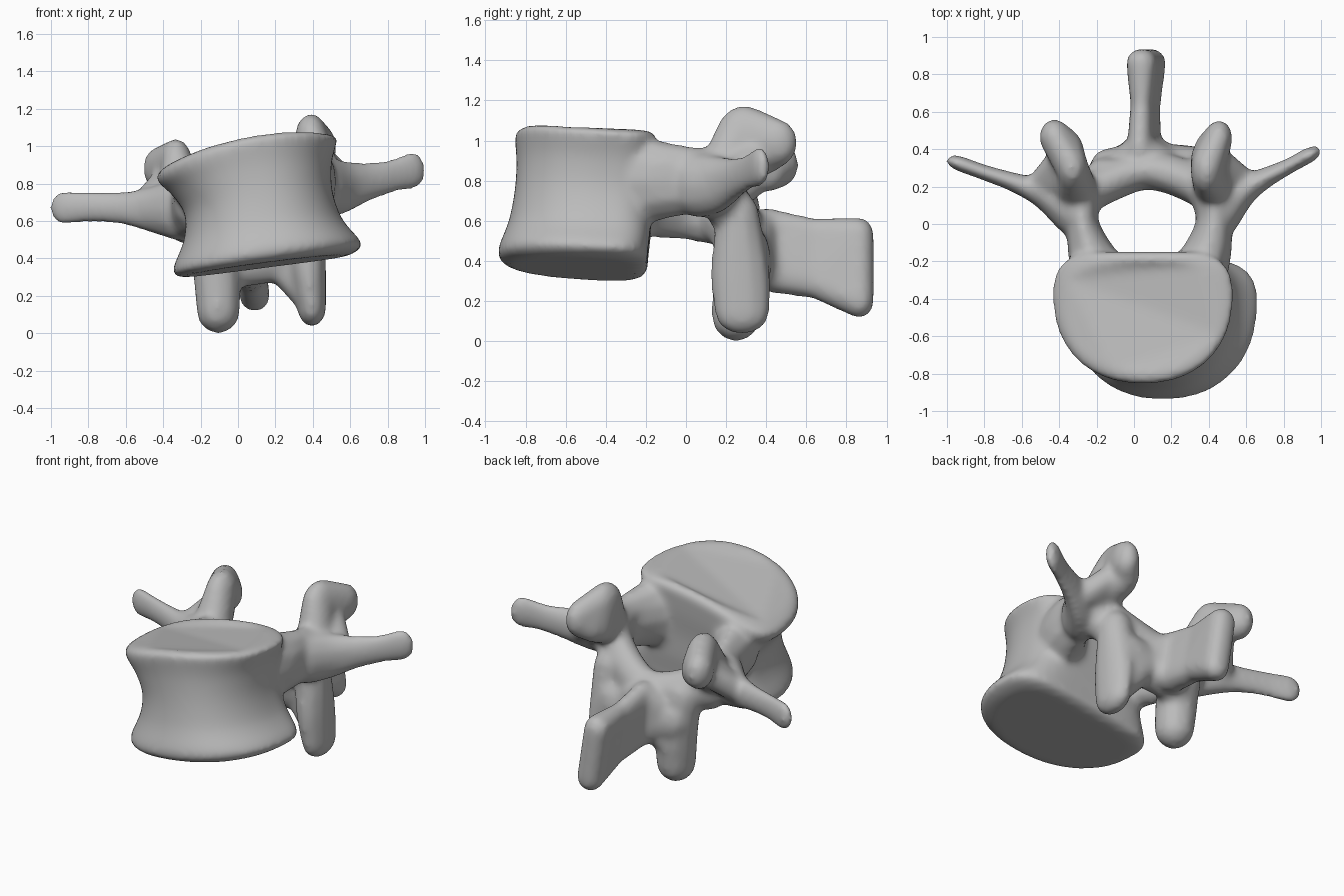
import bpy, bmesh, math
from mathutils import Matrix, Vector

cube = bpy.data.objects.get("Cube")
if cube:
    bpy.data.objects.remove(cube)

bone = bmesh.new()

# Unit ball reused by every rounded part
ball = bmesh.new()
bmesh.ops.create_icosphere(ball, subdivisions=2, radius=1)
ball_points = [v.co.copy() for v in ball.verts]
ball.free()


def spline(rows, steps):
    """Smoothly interpolate rows of numbers."""
    padded = [rows[0], *rows, rows[-1]]
    result = []
    for a, b, c, d in zip(padded, padded[1:], padded[2:], padded[3:]):
        for i in range(steps):
            t = i / steps
            result.append([q + t * (r - p) / 2 + t * t * (p - 2.5 * q + 2 * r - s / 2)
                           + t ** 3 * (1.5 * (q - r) + (s - p) / 2)
                           for p, q, r, s in zip(a, b, c, d)])
    return result + [rows[-1]]


def hull(*blobs, turn=0):
    """Skin a group of ellipsoids (centre and radii) and add it to the bone."""
    part = bmesh.new()
    spin = Matrix.Rotation(math.radians(turn), 3, 'Z')
    for x, y, z, rx, ry, rz in blobs:
        for p in ball_points:
            part.verts.new(Vector((x, y, z)) + spin @ Vector((p.x * rx, p.y * ry, p.z * rz)))
    bmesh.ops.convex_hull(part, input=part.verts[:])
    bmesh.ops.delete(part, geom=[v for v in part.verts if not v.link_faces], context='VERTS')
    bmesh.ops.recalc_face_normals(part, faces=part.faces[:])
    mesh = bpy.data.meshes.new("part")
    part.to_mesh(mesh)
    part.free()
    bone.from_mesh(mesh)
    bpy.data.meshes.remove(mesh)


def chain(*blobs, turn=0):
    """Join ellipsoids along a smooth path."""
    stations = spline(blobs, 4)
    for a, b in zip(stations, stations[1:]):
        hull(a, b, turn=turn)


def power(value, exponent):
    return math.copysign(abs(value) ** exponent, value)


# Vertebral body: rings of (right x, left x, front y, back y, height, side slope)
levels = spline([
    (-.29, .58, -.88, -.22, .36, .13), (-.345, .635, -.93, -.165, .385, .13),
    (-.345, .66, -.935, -.16, .44, .13), (-.29, .56, -.885, -.145, .57, .13),
    (-.285, .505, -.855, -.14, .72, .15), (-.36, .50, -.845, -.125, .86, .18),
    (-.425, .52, -.85, -.12, .95, .2), (-.43, .53, -.85, -.12, 1.01, .2),
    (-.37, .48, -.80, -.17, 1.035, .19),
], 3)
count = 64
rings = []
for i, (x0, x1, y0, y1, height, slope) in enumerate(levels):
    t = i / (len(levels) - 1)
    cx, half, cy = (x0 + x1) / 2, (x1 - x0) / 2, y1 - .27
    ring = []
    for k in range(count):
        a = 2 * math.pi * k / count
        c, s = math.cos(a), math.sin(a)
        dx = half * power(c, .9 if s < 0 else .7)
        dy = (y1 - cy) * power(s, .65) - .03 * s ** 6 if s > 0 else (cy - y0) * power(s, .92)
        z = height + slope * dx - .3 * t * dx * dx - .05 * dy
        ring.append(bone.verts.new((cx + dx, cy + dy, z)))
    rings.append(ring)
for low, high in zip(rings, rings[1:]):
    for k in range(count):
        n = (k + 1) % count
        bone.faces.new((low[k], low[n], high[n], high[k]))
bone.faces.new(rings[0][::-1])
bone.faces.new(rings[-1])

# Pedicles, flaring into the body and the arch
chain((.35, -.24, .80, .16, .12, .23), (.40, -.12, .80, .13, .08, .20),
      (.43, .02, .80, .10, .08, .175), (.42, .17, .78, .13, .11, .18))
chain((-.19, -.24, .72, .16, .12, .20), (-.24, -.12, .70, .12, .08, .19),
      (-.28, .02, .68, .09, .08, .18), (-.28, .16, .65, .12, .11, .18))

# Laminae: upper roof and lower plate behind the canal
chain((-.28, .15, .64, .11, .11, .15), (-.12, .23, .57, .11, .11, .15),
      (.06, .29, .53, .11, .11, .16), (.24, .25, .61, .11, .11, .16),
      (.41, .17, .74, .11, .11, .16))
chain((-.13, .30, .42, .11, .11, .14), (.07, .33, .40, .10, .10, .15),
      (.30, .31, .44, .12, .11, .15))

# Lower joint processes with the webs that spread from them
chain((-.15, .25, .56, .12, .11, .13), (-.115, .26, .32, .13, .13, .12),
      (-.105, .25, .12, .12, .125, .125))
hull((-.11, .29, .26, .11, .10, .08), (.03, .33, .36, .09, .09, .10))
chain((.36, .26, .62, .11, .11, .13), (.375, .27, .34, .10, .15, .12),
      (.395, .28, .14, .08, .14, .11))
hull((.37, .30, .19, .07, .10, .09), (.22, .33, .38, .09, .10, .10),
     (.36, .30, .42, .09, .11, .10))

# Upper joint processes: broad ears facing the midline
left_ear = (.39, .29, 1.04, .09, .14, .14)
left_back = (.455, .46, .99, .075, .10, .12)
hull((.43, .18, .86, .11, .11, .13), left_ear, (.40, .36, .90, .10, .09, .09))
hull(left_ear, left_back, (.39, .40, .92, .07, .09, .09))
right_ear = (-.33, .30, .92, .085, .12, .125)
right_back = (-.425, .465, .88, .085, .10, .12)
hull((-.31, .17, .73, .12, .11, .13), right_ear, (-.34, .30, .78, .09, .09, .09))
hull(right_ear, right_back, (-.345, .41, .85, .075, .09, .11))

# Side processes, with webs up to the ears
chain((-.32, .06, .66, .11, .13, .17), (-.46, .15, .66, .10, .085, .125),
      (-.62, .215, .67, .09, .055, .09), (-.80, .275, .675, .08, .043, .085),
      (-.925, .32, .67, .09, .043, .095), turn=-20)
hull((-.38, .22, .74, .09, .09, .10), (-.52, .21, .68, .06, .06, .08),
     (-.39, .36, .82, .07, .07, .08))
chain((.46, .06, .78, .10, .13, .17), (.56, .16, .78, .09, .09, .145),
      (.68, .235, .805, .08, .06, .11), (.82, .305, .84, .08, .043, .095),
      (.93, .365, .87, .085, .043, .105), turn=28)
hull((.46, .22, .85, .09, .09, .11), (.59, .24, .80, .06, .06, .08),
     (.46, .34, .92, .07, .07, .08))

# Rear spine, fanning out from the laminae
root = [(.03, .40, .57, .07, .08, .10), (.06, .42, .34, .09, .08, .10)]
waist = [(.04, .64, .53, .06, .06, .085), (.07, .64, .30, .075, .06, .09)]
tip = [(.04, .865, .53, .085, .075, .09), (.09, .865, .20, .085, .075, .09)]
hull(*root, (-.10, .30, .44, .09, .08, .11), (.22, .31, .46, .09, .08, .11))
hull(*root, *waist)
hull(*waist, *tip)

# One fused, smooth surface
bone_mesh = bpy.data.meshes.new("vertebra")
bone.to_mesh(bone_mesh)
bone.free()
vertebra = bpy.data.objects.new("vertebra", bone_mesh)
bpy.context.collection.objects.link(vertebra)

grey = bpy.data.materials.new("bone grey")
grey.use_nodes = True
colour = (.5, .5, .5, 1)
grey.diffuse_color = colour
grey.node_tree.nodes["Principled BSDF"].inputs["Base Color"].default_value = colour
bone_mesh.materials.append(grey)

fuse = vertebra.modifiers.new("fuse", 'REMESH')
fuse.mode = 'VOXEL'
fuse.voxel_size = .016
fuse.use_smooth_shade = True
soften = vertebra.modifiers.new("soften", 'SMOOTH')
soften.factor = .5
soften.iterations = 20
